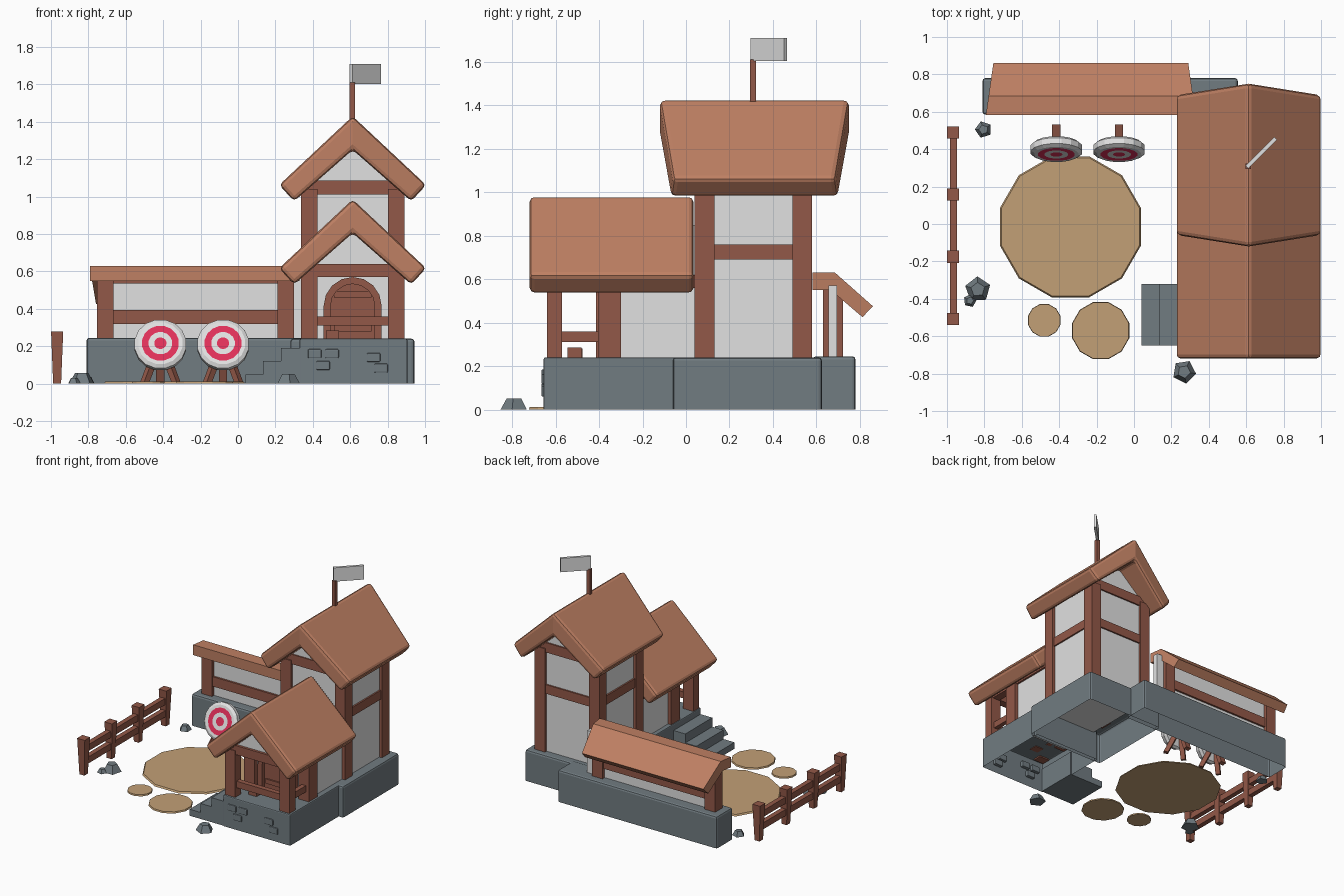
import bpy, bmesh, math
from mathutils import Vector, Matrix

if "Cube" in bpy.data.objects:
    bpy.data.objects.remove(bpy.data.objects["Cube"])


def material(name, rgb):
    m = bpy.data.materials.new(name)
    m.diffuse_color = (*rgb, 1)
    m.use_nodes = True
    m.node_tree.nodes["Principled BSDF"].inputs["Base Color"].default_value = m.diffuse_color
    return m


ROOF = material("terracotta roof", (0.52, 0.215, 0.125))
WOOD = material("brown timber", (0.29, 0.098, 0.065))
WALL = material("pale plaster", (0.75, 0.75, 0.75))
STONE = material("grey stone", (0.165, 0.2, 0.22))
SAND = material("tan sand", (0.54, 0.35, 0.18))
RED = material("target red", (0.75, 0.03, 0.1))
CX = 0.613  # centre line of the house


def finish(name, bm, mats, bevel=0, segments=2):
    bmesh.ops.recalc_face_normals(bm, faces=bm.faces)
    me = bpy.data.meshes.new(name)
    bm.to_mesh(me)
    bm.free()
    for m in mats:
        me.materials.append(m)
    ob = bpy.data.objects.new(name, me)
    bpy.context.collection.objects.link(ob)
    if bevel:
        mod = ob.modifiers.new("bevel", 'BEVEL')
        mod.width, mod.segments = bevel, segments
        mod.limit_method = 'ANGLE'
    return ob


def box(name, x0, x1, y0, y1, z0, z1, mat, bevel=0, open_bottom=False):
    bm = bmesh.new()
    bmesh.ops.create_cube(bm, size=1)
    for v in bm.verts:
        v.co = ((x0 + x1) / 2 + v.co.x * (x1 - x0),
                (y0 + y1) / 2 + v.co.y * (y1 - y0),
                (z0 + z1) / 2 + v.co.z * (z1 - z0))
    if open_bottom:
        bmesh.ops.delete(bm, geom=[f for f in bm.faces if f.normal.z < -0.9], context='FACES_ONLY')
    return finish(name, bm, [mat], bevel)


def prism(name, pts, y0, y1, mat):
    """Extrude an x-z outline (x relative to the house centre) along y."""
    bm = bmesh.new()
    f = bm.faces.new([bm.verts.new((CX + x, y0, z)) for x, z in pts])
    r = bmesh.ops.extrude_face_region(bm, geom=[f])
    for v in r["geom"]:
        if isinstance(v, bmesh.types.BMVert):
            v.co.y = y1
    return finish(name, bm, [mat])


def strut(name, p0, p1, w, h, mat):
    """Square bar between two points, kept above the ground."""
    p0, p1 = Vector(p0), Vector(p1)
    d = p1 - p0
    bm = bmesh.new()
    bmesh.ops.create_cube(bm, size=1)
    M = Matrix.Translation((p0 + p1) / 2) @ d.to_track_quat('Y', 'Z').to_matrix().to_4x4()
    for v in bm.verts:
        v.co = M @ Vector((v.co.x * w, v.co.y * d.length, v.co.z * h))
        v.co.z = max(v.co.z, 0)
    return finish(name, bm, [mat])


def cone(name, x, y, z0, z1, r0, r1, sides, mat, turn=0):
    bm = bmesh.new()
    bmesh.ops.create_cone(bm, cap_ends=True, segments=sides, radius1=r0, radius2=r1, depth=z1 - z0,
                          matrix=Matrix.Translation((x, y, (z0 + z1) / 2)) @ Matrix.Rotation(turn, 4, 'Z'))
    return finish(name, bm, [mat])


def gable_roof(name, dz, y0, y1, sweep):
    """Thick chevron roof; sweep pulls the eaves in from the ridge ends."""
    prof = [(0, 1.43), (0.393, 1.062), (0.313, 0.975), (0, 1.25), (-0.313, 0.975), (-0.393, 1.062)]
    bm = bmesh.new()
    rows = []
    for y, s in ((y0, 1), (y1, -1)):
        rows.append([bm.verts.new((CX + x, y + s * sweep * abs(x) / 0.39, z + dz)) for x, z in prof])
    a, b = rows
    for i in range(6):
        j = (i + 1) % 6
        bm.faces.new((a[i], a[j], b[j], b[i]))
    for r in rows:
        bm.faces.new((r[0], r[1], r[2], r[3]))
        bm.faces.new((r[0], r[3], r[4], r[5]))
    return finish(name, bm, [ROOF], 0.022)


# stone foundations, open underneath
box("porch_base", 0.33, 0.905, -0.655, -0.03, 0, 0.24, STONE, 0.008, True)
box("tower_base", 0.28, 0.943, -0.06, 0.625, 0, 0.24, STONE, 0.015, True)
box("back_wall_base", -0.81, 0.555, 0.585, 0.78, 0, 0.245, STONE, 0.015, True)
for i, (x, z) in enumerate([(0.04, 0.05), (0.135, 0.12), (0.23, 0.19)]):
    box(f"step_{i}", x, 0.34, -0.65, -0.32, 0, z, STONE)
for i, (x, z) in enumerate([(0.41, 0.16), (0.503, 0.16), (0.455, 0.097), (0.725, 0.14), (0.765, 0.083)]):
    box(f"brick_{i}", x - 0.036, x + 0.036, -0.665, -0.63, z - 0.024, z + 0.024, STONE, 0.006)

# tower walls and timber frame
prism("tower_walls", [(-0.255, 0.22), (0.255, 0.22), (0.255, 1.06), (0, 1.3), (-0.255, 1.06)], 0.06, 0.56, WALL)
for x in (0.337, 0.803):
    for y in (0.04, 0.49):
        box("tower_post", x, x + 0.087, y, y + 0.09, 0.23, 1.04, WOOD)
for y in (0.05, 0.55):
    box("tower_gable_beam", 0.36, 0.87, y, y + 0.022, 1.01, 1.085, WOOD)
    box("tower_cross_beam", 0.36, 0.87, y, y + 0.022, 0.69, 0.76, WOOD)
for x in (0.346, 0.86):
    box("tower_side_beam", x, x + 0.02, 0.08, 0.54, 0.69, 0.76, WOOD)
gable_roof("tower_roof", 0, -0.12, 0.75, 0.062)

# porch house
prism("porch_walls", [(-0.25, 0.22), (0.25, 0.22), (0.25, 0.62), (0, 0.85), (-0.25, 0.62)], -0.365, 0.07, WALL)
prism("porch_gable", [(-0.25, 0.6), (0.25, 0.6), (0, 0.835)], -0.615, -0.59, WALL)
for x in (0.337, 0.803):
    box("porch_front_post", x, x + 0.087, -0.64, -0.57, 0.23, 0.6, WOOD)
    box("porch_wall_post", x, x + 0.087, -0.405, -0.3, 0.23, 0.6, WOOD)
    box("porch_side_beam", x + 0.012, x + 0.075, -0.62, 0.04, 0.56, 0.62, WOOD)
box("porch_gable_beam", 0.35, 0.88, -0.635, -0.575, 0.57, 0.64, WOOD)
box("front_railing", 0.4, 0.83, -0.625, -0.585, 0.31, 0.36, WOOD)
box("side_railing", 0.83, 0.865, -0.6, -0.38, 0.31, 0.36, WOOD)
box("porch_block", 0.47, 0.54, -0.545, -0.48, 0.235, 0.285, WOOD)
gable_roof("porch_roof", -0.445, -0.72, 0.035, 0)


# arched door: layered arches with cross planks
def arch(r, z0, zc):
    pts = [(-r, z0), (r, z0)]
    return pts + [(r * math.cos(math.pi * k / 8), zc + r * math.sin(math.pi * k / 8)) for k in range(9)]


RO, RI, ZC = 0.155, 0.118, 0.415
prism("door_leaf", arch(0.13, 0.235, ZC), -0.385, -0.36, WOOD)
outer = [(-RO, 0.235)] + [(-RO * math.cos(math.pi * k / 8), ZC + RO * math.sin(math.pi * k / 8)) for k in range(9)] + [(RO, 0.235)]
inner = [(RI, 0.235)] + [(RI * math.cos(math.pi * k / 8), ZC + RI * math.sin(math.pi * k / 8)) for k in range(9)] + [(-RI, 0.235)]
prism("door_frame", outer + inner, -0.415, -0.36, WOOD)
for z in (0.28, 0.46):
    box("door_plank", CX - 0.1, CX + 0.1, -0.397, -0.38, z, z + 0.035, WOOD)

# back wall with its lean-to roof
box("back_wall_panel", -0.72, 0.36, 0.655, 0.695, 0.23, 0.57, WALL)
for x in (-0.755, 0.21):
    box("back_wall_post", x, x + 0.09, 0.63, 0.722, 0.23, 0.57, WOOD)
for z0, z1 in ((0.32, 0.395), (0.535, 0.57)):
    box("back_wall_beam", -0.7, 0.25, 0.64, 0.71, z0, z1, WOOD)
bm = bmesh.new()
prof = [(0.583, 0.63), (0.685, 0.63), (0.86, 0.475), (0.812, 0.425), (0.665, 0.55), (0.583, 0.55)]
ends = []
for xa, s in ((-0.792, 1), (0.33, -1)):
    ends.append([bm.verts.new((xa + s * 0.04 * max(0, y - 0.583) / 0.277, y, z)) for y, z in prof])
for i in range(6):
    j = (i + 1) % 6
    bm.faces.new((ends[0][i], ends[0][j], ends[1][j], ends[1][i]))
for e in ends:
    bm.faces.new((e[0], e[1], e[4], e[5]))
    bm.faces.new((e[1], e[2], e[3], e[4]))
finish("back_wall_roof", bm, [ROOF])

# flag
box("flag_pole", 0.597, 0.625, 0.295, 0.323, 1.38, 1.61, WOOD)
strut("flag", (0.604, 0.304, 1.656), (0.757, 0.457, 1.656), 0.02, 0.107, WALL)


# archery targets: ringed discs on tripods
def target(x):
    rings = [(0.122, 0.03), (0.14, 0.015), (0.14, -0.018), (0.12, -0.03), (0.1, -0.03), (0.064, -0.03), (0.033, -0.03)]
    mats = [0, 0, 0, 0, 1, 0]
    n = 16
    bm = bmesh.new()
    vs = [[bm.verts.new((r * math.cos(2 * math.pi * (k + 0.5) / n), y, r * math.sin(2 * math.pi * (k + 0.5) / n)))
           for k in range(n)] for r, y in rings]
    for a, b, m in zip(vs, vs[1:], mats):
        for k in range(n):
            j = (k + 1) % n
            bm.faces.new((a[k], a[j], b[j], b[k])).material_index = m
    bm.faces.new(vs[0])
    bm.faces.new(vs[-1]).material_index = 1
    bm.transform(Matrix.Translation((x, 0.4, 0.206)) @ Matrix.Rotation(math.radians(-20), 4, 'X'))
    finish("target_disc", bm, [WALL, RED])
    for s in (-1, 1):
        strut("target_front_leg", (x + s * 0.085, 0.37, 0), (x + s * 0.01, 0.425, 0.2), 0.035, 0.035, WOOD)
    strut("target_back_leg", (x, 0.515, 0), (x, 0.425, 0.26), 0.045, 0.035, WOOD)


for x in (-0.415, -0.08):
    target(x)

# fence
for y in (0.49, 0.158, -0.175, -0.508):
    cone("fence_post", -0.967, y, 0, 0.28, 0.03, 0.046, 4, WOOD, math.pi / 4)
for z in (0.1, 0.195):
    box("fence_rail", -0.985, -0.947, -0.51, 0.5, z - 0.025, z + 0.025, WOOD)

# sand patches
for x, y, r in ((-0.34, -0.015, 0.39), (-0.48, -0.515, 0.09), (-0.178, -0.57, 0.158)):
    cone("sand_patch", x, y, 0, 0.012, r, r * 0.98, 12, SAND, math.pi / 12)

# loose rocks
for i, (x, y, r) in enumerate([(-0.805, 0.505, 0.046), (-0.835, -0.35, 0.07), (-0.877, -0.41, 0.036), (0.268, -0.79, 0.064)]):
    cone(f"rock_{i}", x, y, 0, r * 0.8, r, r * 0.55, 5, STONE, 0.3 + i)
